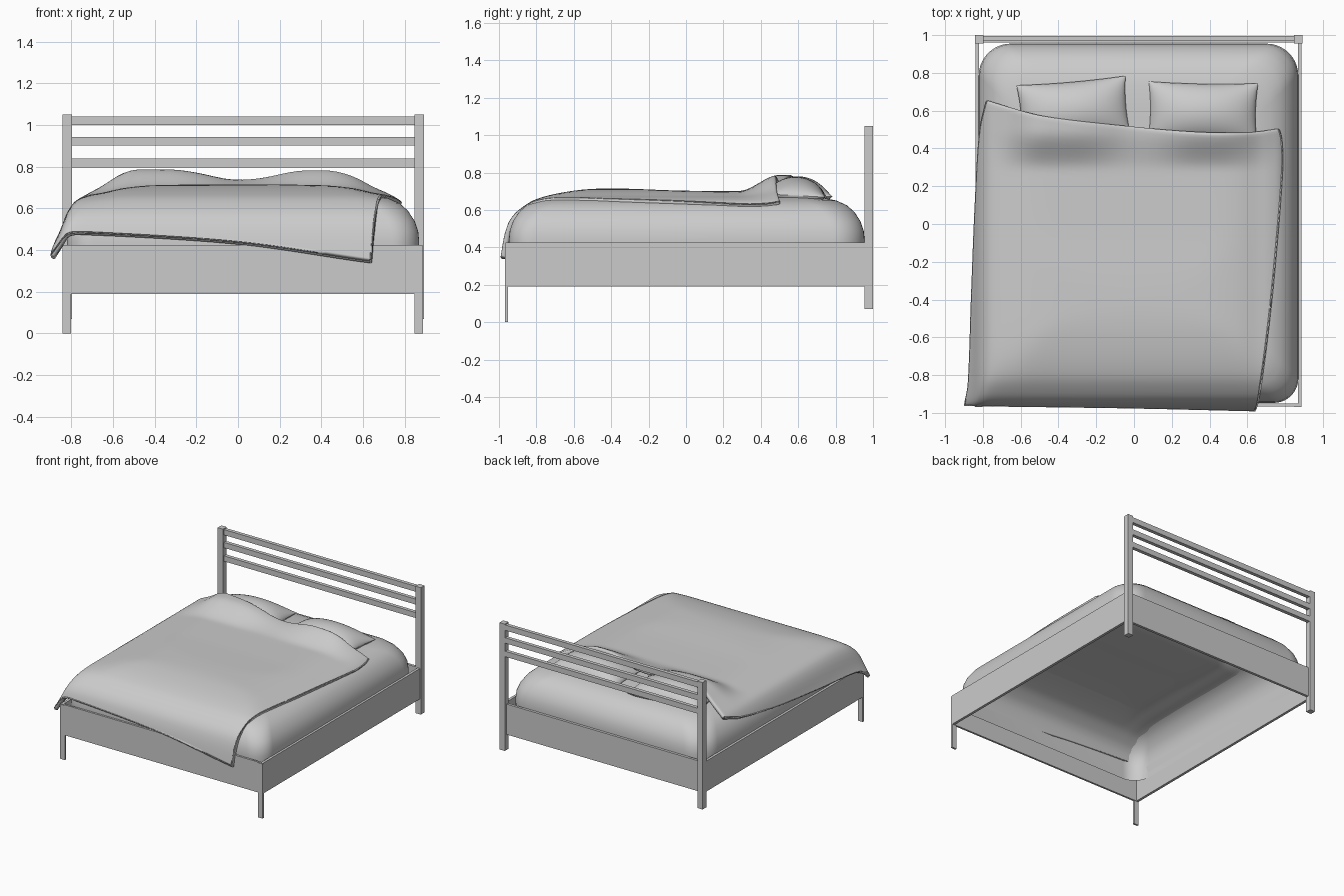
import bpy, math
from mathutils import Matrix

if "Cube" in bpy.data.objects:
    bpy.data.objects.remove(bpy.data.objects["Cube"])


def make(name, verts, faces, smooth=False):
    me = bpy.data.meshes.new(name)
    me.from_pydata(verts, [], faces)
    ob = bpy.data.objects.new(name, me)
    bpy.context.collection.objects.link(ob)
    if smooth:
        me.polygons.foreach_set("use_smooth", [True] * len(me.polygons))
    me.update()
    return ob


def box(name, x0, x1, y0, y1, z0, z1):
    v = [(x, y, z) for x in (x0, x1) for y in (y0, y1) for z in (z0, z1)]
    f = [(0, 1, 3, 2), (4, 6, 7, 5), (0, 4, 5, 1), (2, 3, 7, 6), (0, 2, 6, 4), (1, 5, 7, 3)]
    return make(name, v, f)


def curve(pts, t):
    """Smooth cubic interpolation through (t, value) points."""
    n = len(pts)
    t = min(max(t, pts[0][0]), pts[-1][0])
    i = next(k for k in range(n - 1) if t <= pts[k + 1][0])

    def slope(k):
        a, b = pts[max(k - 1, 0)], pts[min(k + 1, n - 1)]
        return (b[1] - a[1]) / (b[0] - a[0])
    (ta, a), (tb, b) = pts[i], pts[i + 1]
    h = tb - ta
    s = (t - ta) / h
    return (a * (2*s**3 - 3*s*s + 1) + b * (3*s*s - 2*s**3)
            + h * slope(i) * (s**3 - 2*s*s + s) + h * slope(i + 1) * (s**3 - s*s))


def step(a, b, t):
    s = min(max((t - a) / (b - a), 0), 1)
    return s * s * (3 - 2 * s)


def grid_faces(nu, nv):
    return [(j*(nu+1)+i, j*(nu+1)+i+1, (j+1)*(nu+1)+i+1, (j+1)*(nu+1)+i)
            for j in range(nv) for i in range(nu)]


# Bed frame: rails, legs and headboard
RZ = (0.19, 0.425)
box("left_rail", -0.84, -0.82, -0.965, 0.96, *RZ)
box("right_rail", 0.867, 0.887, -0.965, 0.96, *RZ)
box("front_rail", -0.82, 0.867, -0.965, -0.95, *RZ)
box("back_rail", -0.82, 0.867, 0.96, 0.98, *RZ)
for side, x in (("left", -0.842), ("right", 0.848)):
    box(side + "_front_leg", x, x + 0.04, -0.968, -0.953, 0, 0.42)
    box(side + "_headboard_post", x, x + 0.045, 0.955, 1.0, 0.07, 1.05)
for i, z in enumerate((0.797, 0.901, 1.0)):
    box(f"headboard_slat_{i + 1}", -0.80, 0.85, 0.968, 0.996, z, z + 0.042)

# Mattress: soft shell, open underneath, of rounded-rectangle rings
profile = [(0.006, 0.32), (0.001, 0.38), (0, 0.44), (0.005, 0.49), (0.022, 0.54), (0.055, 0.59),
           (0.095, 0.625), (0.15, 0.65), (0.22, 0.665), (0.35, 0.674), (0.55, 0.676)]
hx, hy, cx, cy, Q = 0.846, 0.951, 0.024, 0.004, 10
verts, N = [], 4 * (Q + 1)
for d, z in profile:
    for q, (sx, sy) in enumerate(((1, 1), (-1, 1), (-1, -1), (1, -1))):
        R = 0.17 if sy > 0 else 0.13
        for k in range(Q + 1):
            a = math.pi / 2 * (q + k / Q)
            verts.append((cx + sx * (hx - d - R) + R * math.cos(a),
                          cy + sy * (hy - d - R) + R * math.sin(a), z))
L = len(profile)
faces = [(j*N+i, j*N+(i+1) % N, (j+1)*N+(i+1) % N, (j+1)*N+i) for j in range(L-1) for i in range(N)]
faces.append(tuple(range((L-1)*N, L*N)))
make("mattress", verts, faces, True)

# Pillows: pinched cushions, thin at the seam
M = 24


def pillow(name, x, y, z, w, d, rot, tilt):
    verts = []
    for s in (1, -1):
        for j in range(M + 1):
            for i in range(M + 1):
                u = math.sin(math.pi / 2 * (2*i/M - 1))
                v = math.sin(math.pi / 2 * (2*j/M - 1))
                h = 0.1 * ((1 - u*u) * (1 - v*v)) ** 0.6
                verts.append((w/2 * u * (1 - 0.04*(1 - v*v)), d/2 * v * (1 - 0.05*(1 - u*u)), s * h))
    g = grid_faces(M, M)
    K = (M + 1) ** 2
    faces = g + [tuple(K + k for k in reversed(f)) for f in g]
    ob = make(name, verts, faces, True)
    ob.matrix_world = (Matrix.Translation((x, y, z)) @ Matrix.Rotation(math.radians(rot), 4, 'Z')
                       @ Matrix.Rotation(math.radians(tilt), 4, 'X'))


pillow("left_pillow", -0.32, 0.6, 0.68, 0.58, 0.32, 5, -3)
pillow("right_pillow", 0.365, 0.59, 0.677, 0.58, 0.32, -1, -3)

# Duvet: skewed footprint draped over the mattress edges and pillows
back = [(-0.79, 0.655), (-0.5, 0.575), (0, 0.515), (0.35, 0.482), (0.6, 0.482), (0.775, 0.505)]
front = [(-0.905, -0.965), (-0.7, -0.968), (0, -0.978), (0.64, -0.993)]
left = [(-1, -0.905), (-0.95, -0.9), (-0.85, -0.882), (-0.4, -0.865), (0.1, -0.845), (0.5, -0.82), (0.66, -0.785)]
right = [(-1, 0.64), (-0.95, 0.66), (-0.6, 0.71), (-0.2, 0.752), (0.3, 0.79), (0.45, 0.785), (0.51, 0.77)]
drop_front = [(-1, 0.4), (-0.993, 0.375), (-0.978, 0.285), (-0.967, 0.235), (-0.945, 0.175), (-0.9, 0.12),
              (-0.8, 0.057), (-0.6, 0.012), (-0.4, 0), (0.0, 0.012), (0.7, 0.015)]
drop_side = [(0, 0), (0.4, 0.004), (0.55, 0.018), (0.65, 0.04), (0.72, 0.053), (0.78, 0.08),
             (0.82, 0.135), (0.85, 0.21), (0.87, 0.255), (0.905, 0.32)]


def duvet_z(x, y):
    a, b = max(curve(drop_side, abs(x)), 0), max(curve(drop_front, y), 0)
    z = 0.715 - (a**3 + b**3) ** (1/3)
    lump = (step(-0.78, -0.48, x) * (1 - step(-0.35, 0.2, x))
            + step(-0.1, 0.35, x) * (1 - step(0.42, 0.8, x)))
    return z + 0.087 * lump * step(0.28, 0.5, y)


NU = NV = 56
verts = []
for j in range(NV + 1):
    v = j / NV
    v = v if v > 0.5 else v * v * 2  # denser rows at the foot
    for i in range(NU + 1):
        u = 0.5 - 0.5 * math.cos(math.pi * i / NU)
        x, y = -0.8 + 1.5 * u, -0.97 + 1.5 * v
        for _ in range(6):
            xl, xr = curve(left, y), curve(right, y)
            x = xl + (xr - xl) * u
            yf, yb = curve(front, x), curve(back, x)
            y = yf + (yb - yf) * v
        verts.append((x, y, duvet_z(x, y)))
duvet = make("duvet", verts, grid_faces(NU, NV), True)
sol = duvet.modifiers.new("thickness", 'SOLIDIFY')
sol.thickness, sol.offset = 0.03, -1
bev = duvet.modifiers.new("soft_edge", 'BEVEL')
bev.width, bev.segments, bev.angle_limit = 0.012, 3, math.radians(60)
bev.use_clamp_overlap = False
